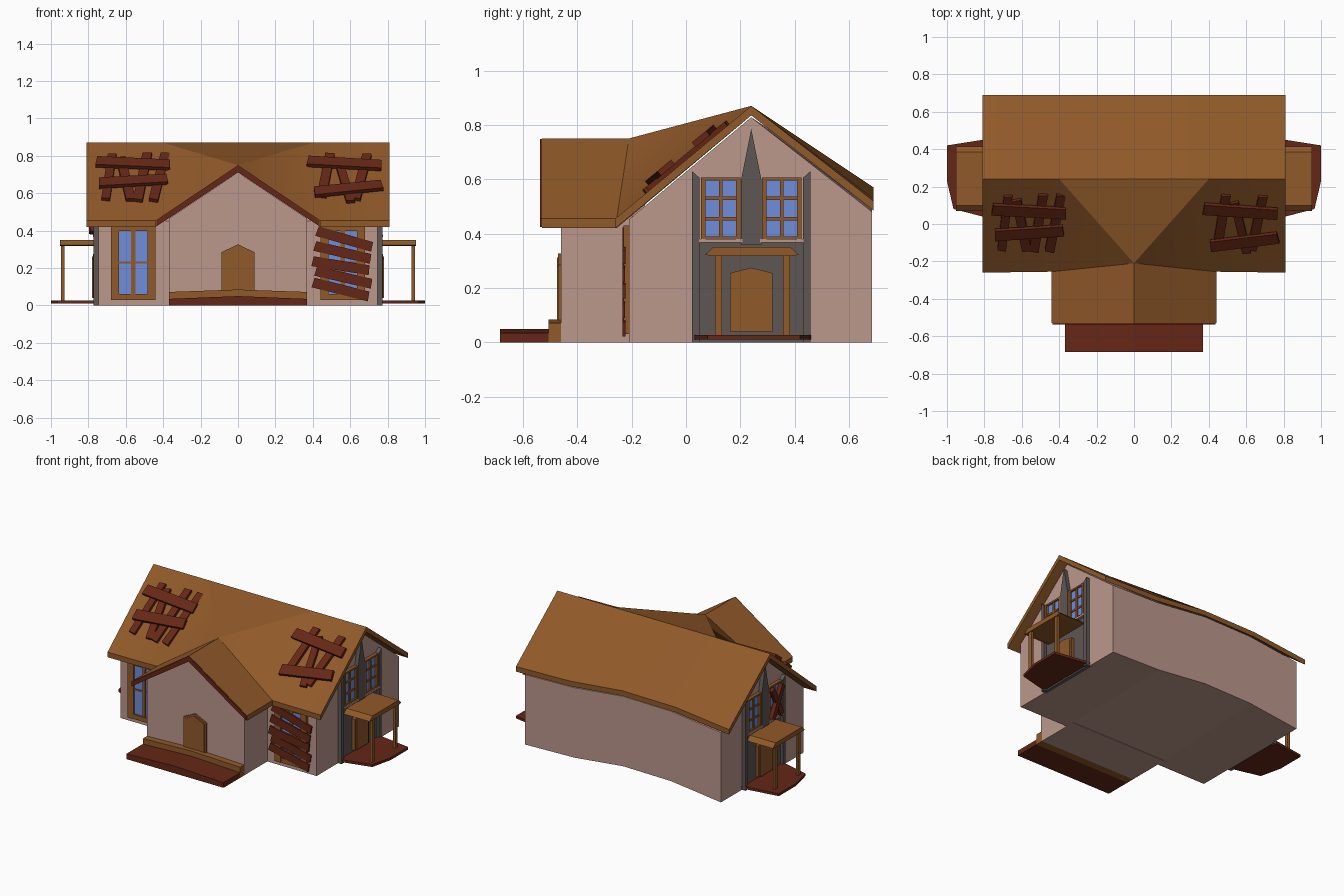
import bpy, bmesh
from math import sin, cos, radians, atan2

if "Cube" in bpy.data.objects:
    bpy.data.objects.remove(bpy.data.objects["Cube"])


def material(name, rgb):
    m = bpy.data.materials.new(name)
    m.diffuse_color = (*rgb, 1)
    m.use_nodes = True
    m.node_tree.nodes["Principled BSDF"].inputs["Base Color"].default_value = m.diffuse_color
    return m


WALL = material("plaster", (.50, .31, .26))
WOOD = material("wood", (.28, .10, .022))
RED = material("red_wood", (.13, .02, .008))
GLASS = material("glass", (.16, .27, .70))
STONE = material("stone", (.11, .095, .09))


def mesh(name, verts, faces, mat, smooth=False):
    me = bpy.data.meshes.new(name)
    me.from_pydata(verts, [], faces)
    bm = bmesh.new()
    bm.from_mesh(me)
    bmesh.ops.recalc_face_normals(bm, faces=bm.faces)
    bm.to_mesh(me)
    bm.free()
    ob = bpy.data.objects.new(name, me)
    bpy.context.collection.objects.link(ob)
    me.materials.append(mat)
    if smooth:
        bpy.ops.object.select_all(action='DESELECT')
        ob.select_set(True)
        bpy.context.view_layer.objects.active = ob
        bpy.ops.object.shade_smooth_by_angle(angle=radians(30))
    return ob


# Mappings from flat (u, v, depth) drawings to walls, floor and roof slope
def front(u, v, d):
    return (u, -d, v)


def flat(u, v, d):
    return (u, v, d)


def side(s):
    return lambda u, v, d: (s * d, u, v)


SL = atan2(.415, .5)


def slope(u, v, d):
    return (u, -.26 + v * cos(SL) - d * sin(SL), .455 + v * sin(SL) + d * cos(SL))


def prism(name, f, poly, d0, d1, mat):
    n = len(poly)
    verts = [f(u, v, d) for d in (d0, d1) for u, v in poly]
    faces = [tuple(range(n)), tuple(range(n, 2 * n))]
    faces += [(i, (i + 1) % n, n + (i + 1) % n, n + i) for i in range(n)]
    return mesh(name, verts, faces, mat)


def rect(name, f, u0, u1, v0, v1, d0, d1, mat):
    return prism(name, f, [(u0, v0), (u1, v0), (u1, v1), (u0, v1)], d0, d1, mat)


def plank(name, f, cu, cv, length, width, tilt, d0, d1):
    c, s = cos(radians(tilt)), sin(radians(tilt))
    a, b = length / 2, width / 2
    pts = [(-a, -b), (a, -b * .8), (a * .97, b), (-a * .98, b * .85)]
    prism(name, f, [(cu + x * c - y * s, cv + x * s + y * c) for x, y in pts], d0, d1, RED)


def shell(name, verts, faces, drop, mat):
    # sheet thickened straight downwards
    n = len(verts)
    count = {}
    for fc in faces:
        for a, b in zip(fc, fc[1:] + fc[:1]):
            count.setdefault(frozenset((a, b)), []).append((a, b))
    rim = [(e[0][0], e[0][1], e[0][1] + n, e[0][0] + n) for e in count.values() if len(e) == 1]
    low = [(x, y, z - drop) for x, y, z in verts]
    under = [tuple(i + n for i in fc) for fc in faces]
    return mesh(name, verts + low, faces + under + rim, mat, True)


def window(name, f, u0, u1, v0, v1, d, rows, fr, bar):
    rect(name + "_glass", f, u0 + .005, u1 - .005, v0 + .005, v1 - .005, d - .01, d + .006, GLASS)
    for a, b in ((u0, u0 + fr), (u1 - fr, u1)):
        rect(name + "_jamb", f, a, b, v0, v1, d - .01, d + .02, WOOD)
    for a, b in ((v0, v0 + fr * .7), (v1 - fr * .7, v1)):
        rect(name + "_rail", f, u0, u1, a, b, d - .01, d + .018, WOOD)
    m = (u0 + u1) / 2
    rect(name + "_mullion", f, m - bar, m + bar, v0, v1, d - .01, d + .014, WOOD)
    for i in range(1, rows):
        v = v0 + (v1 - v0) * i / rows
        rect(name + "_bar", f, u0, u1, v - .006, v + .006, d - .01, d + .012, WOOD)


def door(name, f, c, w, v0, v1, v2, d):
    for nm, k, mat, e in (("_frame", 0, WOOD, .01), ("_leaf", .014, WOOD, .015)):
        prism(name + nm, f, [(c - w + k, v0), (c + w - k, v0), (c + w - k, v1 - k / 2),
                             (c, v2 - k), (c - w + k, v1 - k / 2)], d - .01, d + e, mat)


# Main body with a warped back wall
XS = [.81, .4, 0, -.4, -.81]
RISE = [0, .01, .05, .045, 0]
bv, bf = [], []
for x, r in zip(XS, RISE):
    bv += [(x * .745 / .81, y, z) for y, z in
           ((-.21, 0), (.685, r), (.685, .48 + r), (.24, .828), (-.21, .452))]
for i in range(4):
    bf += [(i * 5 + k, i * 5 + (k + 1) % 5, i * 5 + 5 + (k + 1) % 5, i * 5 + 5 + k) for k in range(5)]
mesh("main_walls", bv, bf + [tuple(range(5)), tuple(range(20, 25))], WALL)

# Front wing
prism("wing_walls", front, [(-.37, 0), (.37, 0), (.37, .465), (0, .712), (-.37, .465)], .15, .46, WALL)

# Roof: warped back slope, front slopes blending into the wing gable
rv = [(x, .24, .87) for x in XS] + [(x, .69, .52 + r) for x, r in zip(XS, RISE)]
rf = [(i, i + 1, i + 6, i + 5) for i in range(4)]
rv += [(0, -.21, .75), (0, -.53, .75)]
for s, end, mid in ((1, 0, 1), (-1, 4, 3)):
    b = len(rv)
    rv += [(s * .81, -.26, .455), (s * .44, -.255, .455), (s * .44, -.53, .455)]
    rf += [(end, mid, b + 1, b), (mid, 2, 10), (mid, 10, b + 1), (10, 11, b + 2, b + 1)]
shell("roof", rv, rf, .035, WOOD)
prism("wing_fascia", front, [(-.435, .455), (0, .748), (.435, .455), (.435, .425), (0, .712), (-.435, .425)],
      .528, .537, RED)

# Front steps and door
prism("front_step", front, [(-.37, 0), (.37, 0), (.37, .035), (0, .05), (-.37, .035)], .505, .685, RED)
prism("front_sill", front, [(-.37, 0), (.37, 0), (.37, .072), (0, .085), (-.37, .072)], .45, .505, WOOD)
door("front_door", front, 0, .087, .07, .285, .327, .46)

# Front windows, the right one boarded up
for s in (-1, 1):
    a, b = sorted((s * .44, s * .68))
    window("front_window", front, a, b, .03, .43, .21, 2, .045, .011)
for i, (cu, cv, t) in enumerate([(.57, .355, -17), (.56, .283, -14), (.55, .212, -10),
                                 (.565, .15, -14), (.55, .085, -15)]):
    plank("window_plank", front, cu, cv, .31, .058, t, .222 + .003 * (i % 2), .234)

# Roof repair planks
for cu, z, ln, w, t in [(-.69, .68, .38, .05, 84), (-.60, .67, .36, .055, 98), (-.51, .68, .40, .055, 82),
                        (-.42, .68, .40, .055, 80), (.47, .69, .36, .055, 82),
                        (.57, .66, .36, .05, 100), (.66, .68, .38, .055, 80)]:
    plank("roof_plank_up", slope, cu, (z - .455) / sin(SL), ln, w, t, -.005, .018)
for cu, z, ln, t in [(-.56, .745, .40, -5), (-.56, .65, .37, 4), (.57, .745, .40, -6), (.59, .61, .37, 8)]:
    plank("roof_plank_across", slope, cu, (z - .46) / sin(SL), ln, .075, t, .014, .036)

# Both gable ends: stone surround, windows, door and porch
for s in (-1, 1):
    f = side(s)
    rect("stone_panel", f, .04, .44, 0, .37, .73, .755, STONE)
    prism("edge_fin", f, [(.022, 0), (.05, 0), (.05, .605), (.022, .63)], .73, .772, STONE)
    prism("edge_fin", f, [(.43, 0), (.458, 0), (.458, .63), (.43, .605)], .73, .772, STONE)
    prism("centre_spike", f, [(.203, .36), (.277, .36), (.277, .6), (.24, .785), (.203, .6)], .73, .772, STONE)
    for a in (.055, .28):
        rect("window_trim", f, a - .008, a + .153, .367, .38, .73, .775, WALL)
        window("gable_window", f, a, a + .145, .378, .607, .75, 3, .016, .007)
    door("side_door", f, .24, .078, .04, .255, .275, .765)
    prism("porch_floor", lambda u, v, d: (s * u, v, d),
          [(.74, .46), (.81, .45), (1, .42), (1, .23), (.965, .08), (.81, .04), (.74, .025)], .01, .027, RED)
    prism("porch_roof", f, [(.07, .322), (.10, .35), (.385, .35), (.415, .322), (.385, .318), (.10, .318)],
          .75, .952, WOOD)
    for y in (.12, .37):
        rect("porch_post", f, y - .013, y + .013, .02, .325, .928, .946, WOOD)

# Crossed boards on one left window
for t in (62, 118):
    plank("crossed_board", side(-1), .128, .49, .23, .04, t, .768, .784 + t * .0001)
